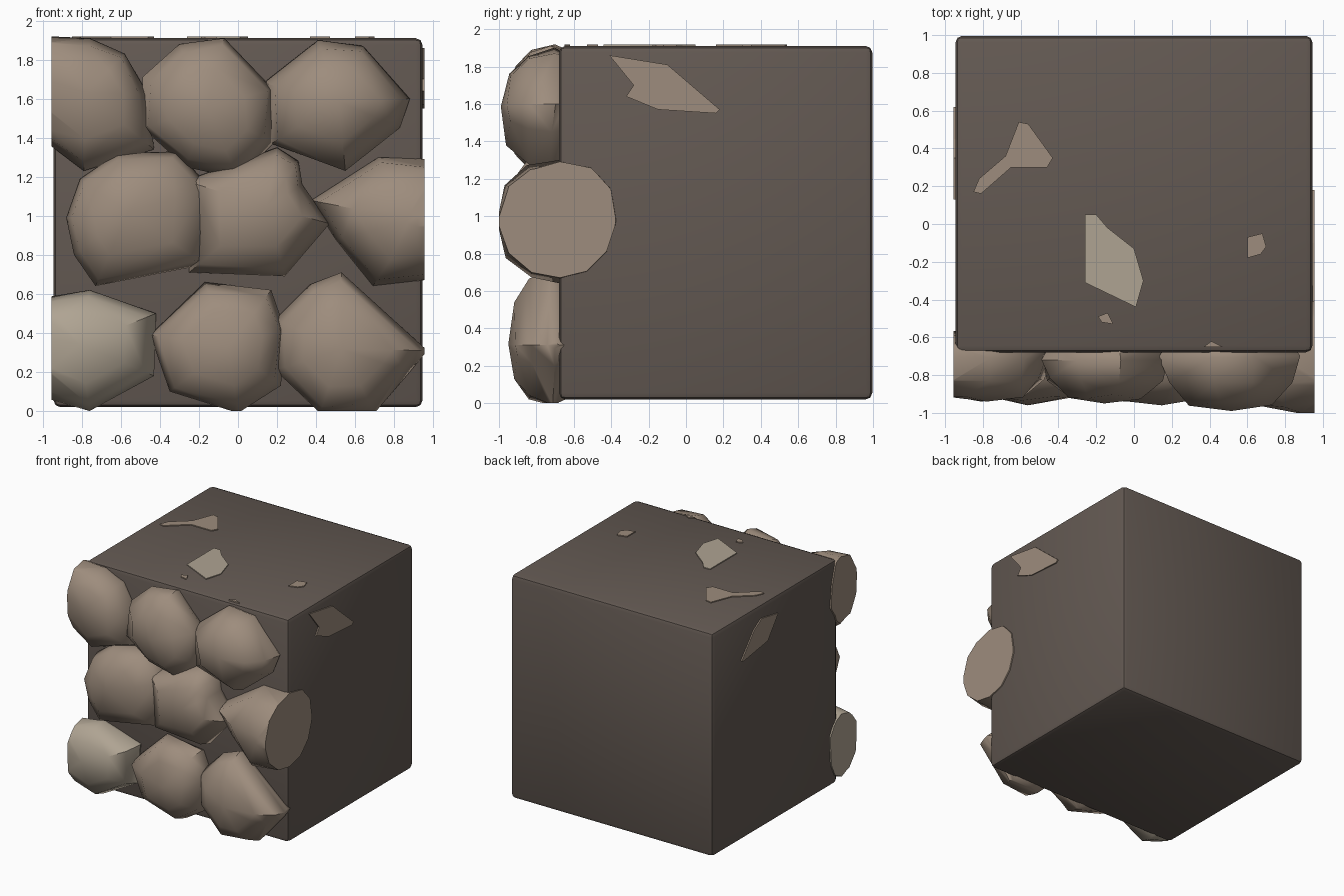
import bpy, bmesh, math, random
from mathutils import Vector

if "Cube" in bpy.data.objects:
    bpy.data.objects.remove(bpy.data.objects["Cube"])

random.seed(4)

def material(name, rgb):
    m = bpy.data.materials.new(name)
    m.diffuse_color = (*rgb, 1)
    m.use_nodes = True
    m.node_tree.nodes["Principled BSDF"].inputs["Base Color"].default_value = m.diffuse_color
    return m

DARK = material("mortar", (0.125, 0.10, 0.085))
STONE = material("stone", (0.34, 0.265, 0.205))
PALE = material("pale_stone", (0.43, 0.37, 0.29))

def make_object(name, bm, mat, angle=None):
    bmesh.ops.recalc_face_normals(bm, faces=bm.faces)
    me = bpy.data.meshes.new(name)
    bm.to_mesh(me)
    bm.free()
    me.materials.append(mat)
    ob = bpy.data.objects.new(name, me)
    bpy.context.collection.objects.link(ob)
    if angle:
        bpy.ops.object.select_all(action='DESELECT')
        ob.select_set(True)
        bpy.context.view_layer.objects.active = ob
        bpy.ops.object.shade_smooth_by_angle(angle=math.radians(angle))
    return ob

def clip(bm, co, no):
    # trim everything beyond a plane and cap the cut
    geom = bm.verts[:] + bm.edges[:] + bm.faces[:]
    res = bmesh.ops.bisect_plane(bm, geom=geom, plane_co=co, plane_no=no, clear_outer=True)
    edges = [e for e in res["geom_cut"] if isinstance(e, bmesh.types.BMEdge)]
    if edges:
        bmesh.ops.holes_fill(bm, edges=edges, sides=0)

def rock(name, outline, front, back=-0.56, mid=-0.71, mat=STONE):
    # rounded boulder: front outline (x, z) shrunk ring by ring to a nose and a tail
    bm = bmesh.new()
    n = len(outline)
    cx = sum(p[0] for p in outline) / n
    cz = sum(p[1] for p in outline) / n
    rings = []
    for deg in (-60, -30, 0, 30, 58):
        a = math.radians(deg)
        s = math.cos(a) ** 0.85
        depth = (mid - front) if deg > 0 else (back - mid)
        ring = []
        for x, z in outline:
            k = s * (1 if deg == 0 else random.uniform(0.96, 1.04))
            y = mid - depth * math.sin(a) + random.uniform(-0.015, 0.015)
            ring.append(bm.verts.new((cx + (x - cx) * k, y, cz + (z - cz) * k)))
        rings.append(ring)
    for r0, r1 in zip(rings, rings[1:]):
        for i in range(n):
            bm.faces.new((r0[i], r0[(i + 1) % n], r1[(i + 1) % n], r1[i]))
    for ring, y in ((rings[0], back), (rings[-1], front)):
        tip = bm.verts.new((cx, y, cz))
        for i in range(n):
            bm.faces.new((ring[i], ring[(i + 1) % n], tip))
    bmesh.ops.triangulate(bm, faces=bm.faces)
    for co, no in (((0.955, 0, 0), (1, 0, 0)), ((-0.955, 0, 0), (-1, 0, 0)),
                   ((0, 0, 1.92), (0, 0, 1)), ((0, 0, 0), (0, 0, -1)),
                   ((0, -1, 0), (0, -1, 0))):
        clip(bm, co, no)
    make_object(name, bm, mat, 50)

def patch(name, pts, place, out, mat=STONE):
    # thin flat stone face just proud of the block
    bm = bmesh.new()
    f = bm.faces.new([bm.verts.new(place(a, b)) for a, b in pts])
    ext = bmesh.ops.extrude_face_region(bm, geom=[f])
    vs = [v for v in ext["geom"] if isinstance(v, bmesh.types.BMVert)]
    bmesh.ops.translate(bm, verts=vs, vec=Vector(out) * -0.03)
    make_object(name, bm, mat)

# mortar block
bm = bmesh.new()
bmesh.ops.create_cube(bm, size=1)
for v in bm.verts:
    v.co = (v.co.x * 1.89, v.co.y * 1.675 + 0.1585, v.co.z * 1.89 + 0.965)
bmesh.ops.bevel(bm, geom=bm.edges[:], offset=0.035, segments=2, profile=0.5, affect='EDGES')
make_object("mortar_block", bm, DARK, 30)

# top row of stones
rock("stone_top_left", [(-1.15, 1.75), (-0.98, 1.92), (-0.76, 1.91), (-0.58, 1.83), (-0.46, 1.62),
     (-0.43, 1.34), (-0.79, 1.23), (-1.08, 1.45)], -0.94)
rock("stone_top_middle", [(-0.49, 1.71), (-0.3, 1.88), (-0.07, 1.91), (0.18, 1.65), (0.18, 1.37),
     (0, 1.19), (-0.27, 1.25), (-0.49, 1.45)], -0.95)
rock("stone_top_right", [(0.13, 1.68), (0.41, 1.90), (0.64, 1.87), (0.88, 1.6), (0.83, 1.45),
     (0.55, 1.23), (0.17, 1.37)], -0.99)

# middle row of stones
rock("stone_middle_left", [(-0.88, 0.99), (-0.81, 1.19), (-0.62, 1.32), (-0.31, 1.33),
     (-0.14, 1.14), (-0.17, 0.75), (-0.73, 0.64), (-0.84, 0.8)], -0.96)
rock("stone_middle", [(-0.27, 1.18), (0.2, 1.35), (0.31, 1.28), (0.33, 1.16), (0.47, 0.96),
     (0.24, 0.69), (-0.25, 0.71)], -0.96)
rock("stone_middle_right", [(0.37, 1.08), (0.72, 1.30), (1.0, 1.29), (1.3, 1.2), (1.45, 0.97),
     (1.25, 0.72), (0.95, 0.67), (0.69, 0.64), (0.5, 0.88)], -1.01, back=-0.37, mid=-0.67)

# bottom row of stones
rock("stone_bottom_left", [(-1.2, 0.42), (-1.0, 0.58), (-0.76, 0.62), (-0.42, 0.5), (-0.43, 0.18),
     (-0.76, 0.0), (-1.1, 0.1)], -0.94, mat=PALE)
rock("stone_bottom_middle", [(-0.45, 0.39), (-0.17, 0.66), (0.17, 0.62), (0.24, 0.42),
     (0.22, 0.13), (0, -0.01), (-0.35, 0.1)], -0.94)
rock("stone_bottom_right", [(0.19, 0.47), (0.37, 0.65), (0.53, 0.71), (0.97, 0.31), (0.88, 0.2),
     (0.7, -0.01), (0.42, -0.01), (0.19, 0.21)], -0.95)

# stone faces breaking through the top
top = lambda x, y: (x, y, 1.918)
patch("top_patch_left", [(-.85, .17), (-.82, .24), (-.68, .36), (-.61, .54), (-.56, .53),
      (-.43, .35), (-.46, .3), (-.65, .3), (-.81, .16)], top, (0, 0, 1))
patch("top_patch_middle", [(-.26, .05), (-.2, .05), (-.14, -.02), (0, -.13), (.05, -.3),
      (.01, -.44), (-.26, -.31)], top, (0, 0, 1), PALE)
patch("top_patch_right", [(.6, -.07), (.68, -.05), (.7, -.12), (.67, -.16), (.6, -.18)], top, (0, 0, 1))
patch("top_patch_small", [(-.19, -.49), (-.14, -.47), (-.11, -.53), (-.17, -.52)], top, (0, 0, 1))
patch("top_patch_edge", [(.37, -.65), (.41, -.62), (.47, -.65)], top, (0, 0, 1))

# stone faces breaking through the sides
patch("side_patch_right", [(-.41, 1.86), (-.1, 1.81), (.18, 1.57), (.16, 1.55), (-.15, 1.57),
      (-.32, 1.64), (-.28, 1.70)], lambda y, z: (0.955, y, z), (1, 0, 0))
patch("side_patch_left", [(.62, 1.54), (.45, 1.74), (.35, 1.80), (.13, 1.76), (.27, 1.58),
      (.6, 1.53)], lambda y, z: (-0.955, y, z), (-1, 0, 0))
